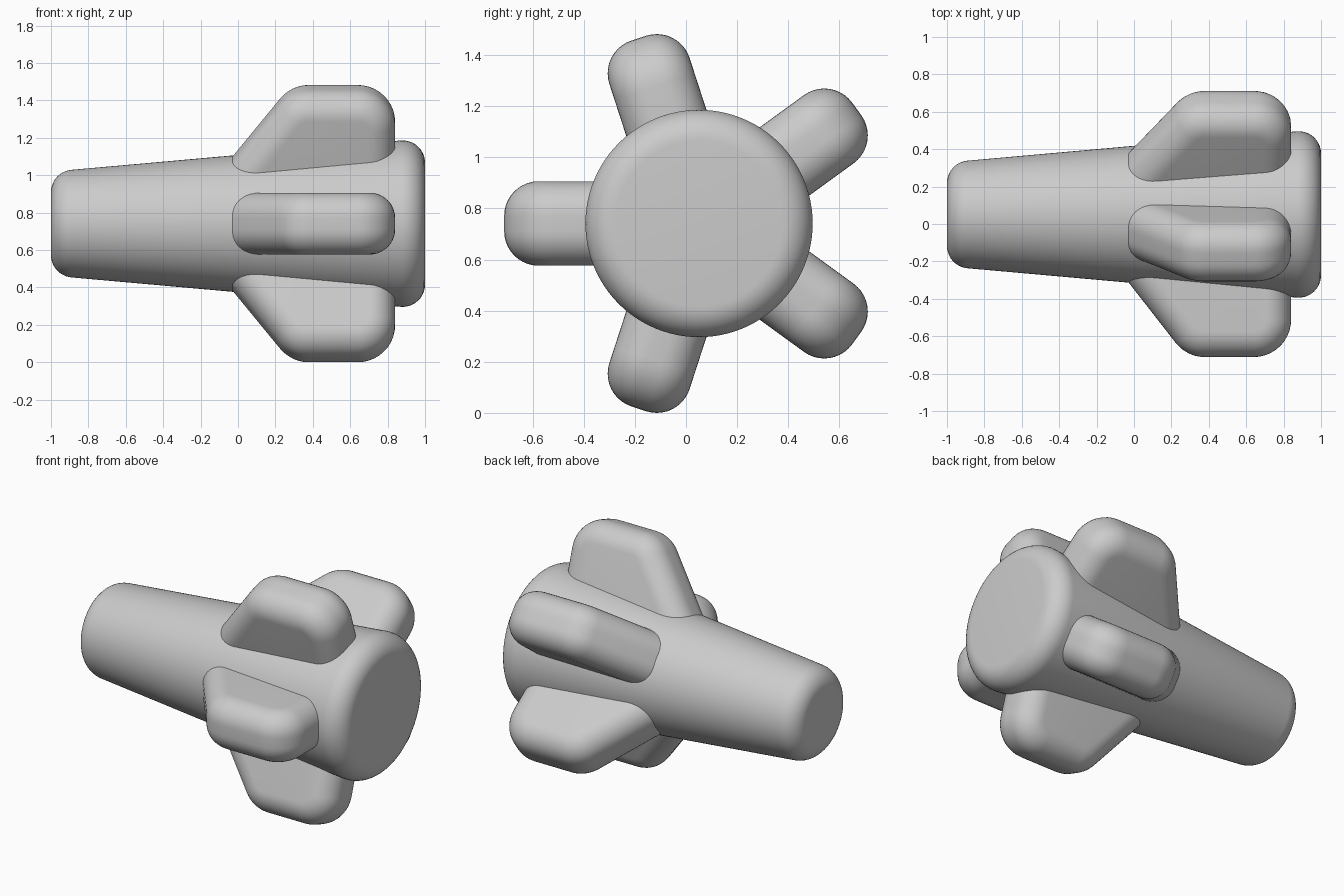
import bpy, bmesh, math
from math import sin, cos, pi, radians

if "Cube" in bpy.data.objects:
    bpy.data.objects.remove(bpy.data.objects["Cube"])

AXIS_Y, AXIS_Z = 0.051, 0.741


def finish(name, rings, cap_ends=True):
    """Skin a stack of closed rings, cap both ends and shade smooth."""
    bm = bmesh.new()
    vr = [[bm.verts.new(p) for p in ring] for ring in rings]
    for a, b in zip(vr, vr[1:]):
        n = len(a)
        for i in range(n):
            j = (i + 1) % n
            bm.faces.new((a[i], a[j], b[j], b[i]))
    bm.faces.new(vr[0][::-1])
    bm.faces.new(vr[-1])
    bmesh.ops.recalc_face_normals(bm, faces=bm.faces)
    me = bpy.data.meshes.new(name)
    bm.to_mesh(me)
    bm.free()
    ob = bpy.data.objects.new(name, me)
    bpy.context.collection.objects.link(ob)
    bpy.context.view_layer.objects.active = ob
    ob.select_set(True)
    bpy.ops.object.shade_smooth_by_angle(angle=radians(35))
    ob.select_set(False)
    return ob


# Tapered body: lathe with rounded rims at both ends
def body():
    f, steps, tilt = 0.12, 10, radians(95)
    prof = []
    for i in range(steps + 1):
        a = pi + (tilt - pi) * i / steps
        prof.append((-0.88 + f * cos(a), 0.168 + f * sin(a)))
    for i in range(steps + 1):
        a = tilt * (1 - i / steps)
        prof.append((0.88 + f * cos(a), 0.325 + f * sin(a)))
    n = 96
    rings = [[(x, AXIS_Y + r * cos(2 * pi * k / n), AXIS_Z + r * sin(2 * pi * k / n))
              for k in range(n)] for x, r in prof]
    finish("tapered_body", rings)


# Fin outline: core polygon (x, radius) offset outward with rounded corners
CORE = [(0.64, 0.1), (0.64, 0.5625), (0.38, 0.5625), (0.019, 0.1)]
NORMALS = [-90, 0, 90, 142, 270]  # edge normal directions around the core


def outline(d, steps=10):
    pts = []
    for (x, r), a0, a1 in zip(CORE, NORMALS, NORMALS[1:]):
        for i in range(steps + 1):
            a = radians(a0 + (a1 - a0) * i / steps)
            pts.append((x + d * cos(a), r + d * sin(a)))
    return pts


# Rounded fin standing out from the body at a given angle
def fin(index, angle):
    R, b, half, steps = 0.2, 0.135, 0.165, 10
    layers = []
    for i in range(steps + 1):
        a = pi / 2 * i / steps
        layers.append((R - b + b * cos(a), half - b + b * sin(a)))
    layers = [(d, -t) for d, t in reversed(layers)] + layers
    c, s = cos(angle), sin(angle)
    rings = [[(x, AXIS_Y + r * c - t * s, AXIS_Z + r * s + t * c)
              for x, r in outline(d)] for d, t in layers]
    finish(f"fin_{index}", rings)


body()
for k in range(5):
    fin(k + 1, pi + k * 2 * pi / 5)
